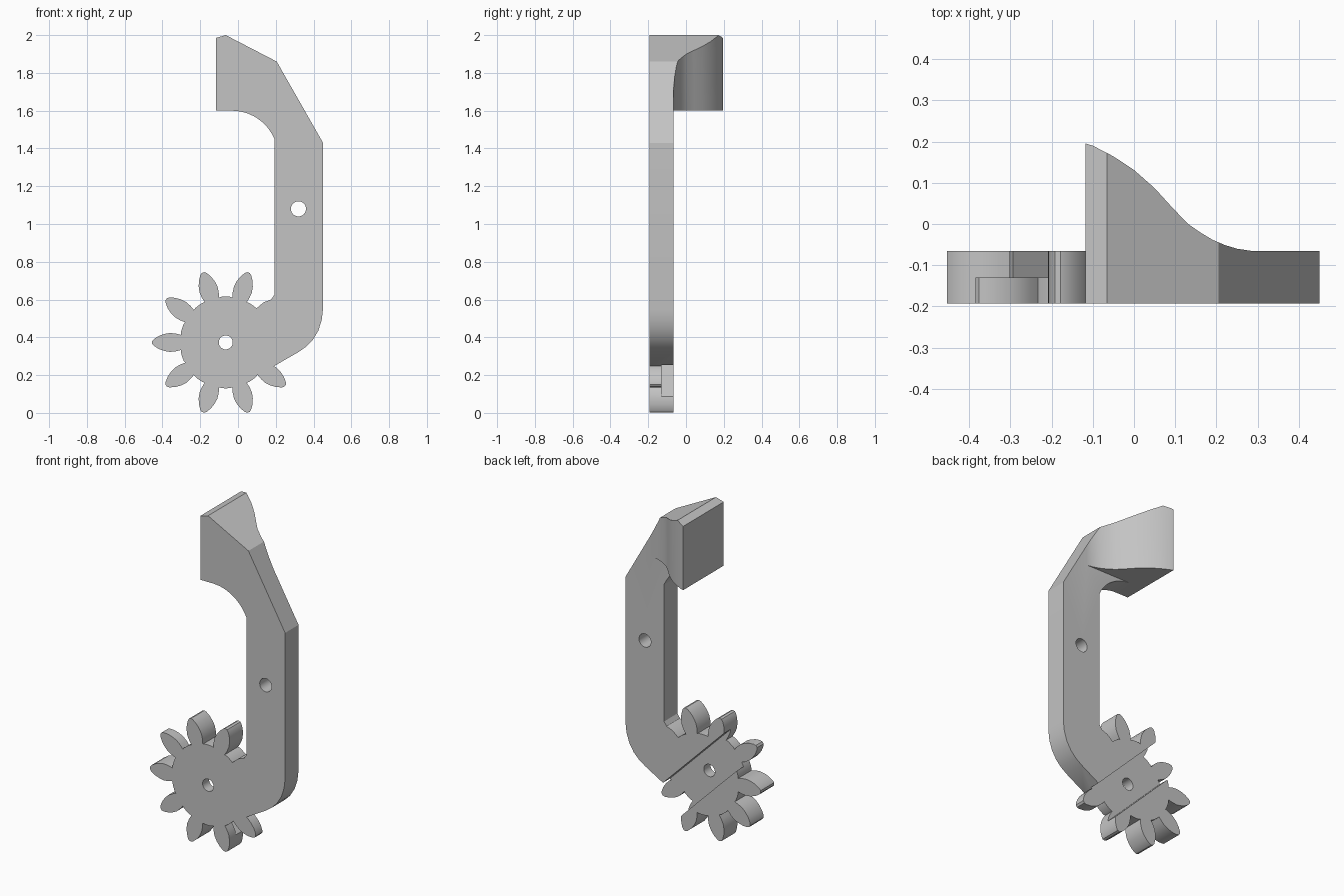
import bpy, bmesh
from math import sin, cos, pi, radians
from mathutils import Matrix, Vector

cube = bpy.data.objects.get("Cube")
if cube:
    bpy.data.objects.remove(cube, do_unlink=True)

FRONT, BACK, TOE = -0.193, -0.065, 0.195
HUB = Vector((-0.065, 0.373))

mat = bpy.data.materials.new("plain grey")
mat.use_nodes = True
grey = (0.55, 0.55, 0.55, 1)
mat.diffuse_color = grey
mat.node_tree.nodes["Principled BSDF"].inputs["Base Color"].default_value = grey


def prism(name, outline, place, lo, hi):
    """Extrude a 2D outline from lo to hi; place(u, v, d) gives the 3D point."""
    bm = bmesh.new()
    face = bm.faces.new([bm.verts.new(place(u, v, lo)) for u, v in outline])
    ext = bmesh.ops.extrude_face_region(bm, geom=[face])
    shift = Vector(place(0, 0, hi)) - Vector(place(0, 0, lo))
    bmesh.ops.translate(bm, verts=[g for g in ext["geom"] if isinstance(g, bmesh.types.BMVert)], vec=shift)
    bmesh.ops.recalc_face_normals(bm, faces=bm.faces)
    mesh = bpy.data.meshes.new(name)
    bm.to_mesh(mesh)
    bm.free()
    mesh.materials.append(mat)
    obj = bpy.data.objects.new(name, mesh)
    bpy.context.collection.objects.link(obj)
    return obj


def side_on(u, v, d):
    return (u, d, v)


def from_top(u, v, d):
    return (u, v, d)


def arc(cx, cz, r, a0, a1, n):
    return [(cx + r * cos(radians(a0 + (a1 - a0) * i / n)),
             cz + r * sin(radians(a0 + (a1 - a0) * i / n))) for i in range(n + 1)]


def combine(target, tool, operation):
    mod = target.modifiers.new(operation, "BOOLEAN")
    mod.operation, mod.object, mod.solver = operation, tool, "EXACT"
    bpy.context.view_layer.objects.active = target
    bpy.ops.object.modifier_apply(modifier=mod.name)
    bpy.data.objects.remove(tool, do_unlink=True)


# Arm with hooked top, running down into the hub
outer = [(-0.117, 1.985), (-0.065, 2.0), (0.205, 1.86), (0.45, 1.43), (0.45, 0.55),
         (0.443, 0.49), (0.425, 0.435), (0.395, 0.385), (0.36, 0.35), (0.32, 0.322),
         (0.195, 0.25), (0.13, 0.24)]
inner = [(-0.03, 0.375), (0.1, 0.555), (0.135, 0.585), (0.175, 0.6), (0.192, 0.625)]
arm = prism("gripper_arm", outer + inner + arc(-0.033, 1.355, 0.245, 23, 90, 12) + [(-0.117, 1.6)],
            side_on, FRONT, BACK)

# Gear outline: leaf-shaped teeth with round root between them
tooth = [(0.237, 0.04), (0.265, 0.047), (0.295, 0.05), (0.325, 0.045),
         (0.355, 0.034), (0.38, 0.018), (0.389, 0.007)]
tooth = [(r, -w) for r, w in tooth] + [(r, w) for r, w in reversed(tooth)]
gear_outline = []
for k in range(10):
    turn = Matrix.Rotation(k * pi / 5, 2)
    if k > 1:
        gear_outline += [HUB + turn @ Vector(p) for p in tooth]
    gear_outline += [HUB + Vector((0.243 * cos(a), 0.243 * sin(a)))
                     for a in [(k + f) * pi / 5 for f in (0.35, 0.5, 0.65)]]
gear = prism("gear", gear_outline, side_on, FRONT, BACK)
combine(arm, gear, "UNION")

# Jaw: flared plan cut to the silhouette of the arm top
flare = [(-0.117, -0.12), (-0.117, TOE), (-0.1, 0.19), (-0.05, 0.164), (0.0, 0.131),
         (0.05, 0.087), (0.09, 0.043), (0.13, 0.001), (0.16, -0.02), (0.19, -0.038),
         (0.22, -0.051), (0.25, -0.06), (0.29, -0.066), (0.29, -0.12)]
jaw = prism("jaw", flare, from_top, 1.6, 2.1)
limit = prism("jaw_limit", outer[:4] + [(-0.117, 1.43)], side_on, -0.3, 0.3)
combine(jaw, limit, "INTERSECT")
combine(arm, jaw, "UNION")

# Diagonal recess across the back of the gear
across, along = Vector((1, 1)).normalized() * 0.102, Vector((1, -1)).normalized() * 0.5
slot = prism("slot", [HUB + across + along, HUB + across - along,
                      HUB - across - along, HUB - across + along], side_on, -0.13, 0.0)
combine(arm, slot, "DIFFERENCE")

# Pivot holes
for x, z, r in ((HUB.x, HUB.y, 0.037), (0.32, 1.08, 0.04)):
    hole = prism("hole", arc(x, z, r, 0, 348.75, 31), side_on, -0.4, 0.2)
    combine(arm, hole, "DIFFERENCE")

bpy.ops.object.select_all(action="DESELECT")
arm.select_set(True)
bpy.context.view_layer.objects.active = arm
bpy.ops.object.shade_smooth_by_angle(angle=radians(25))
